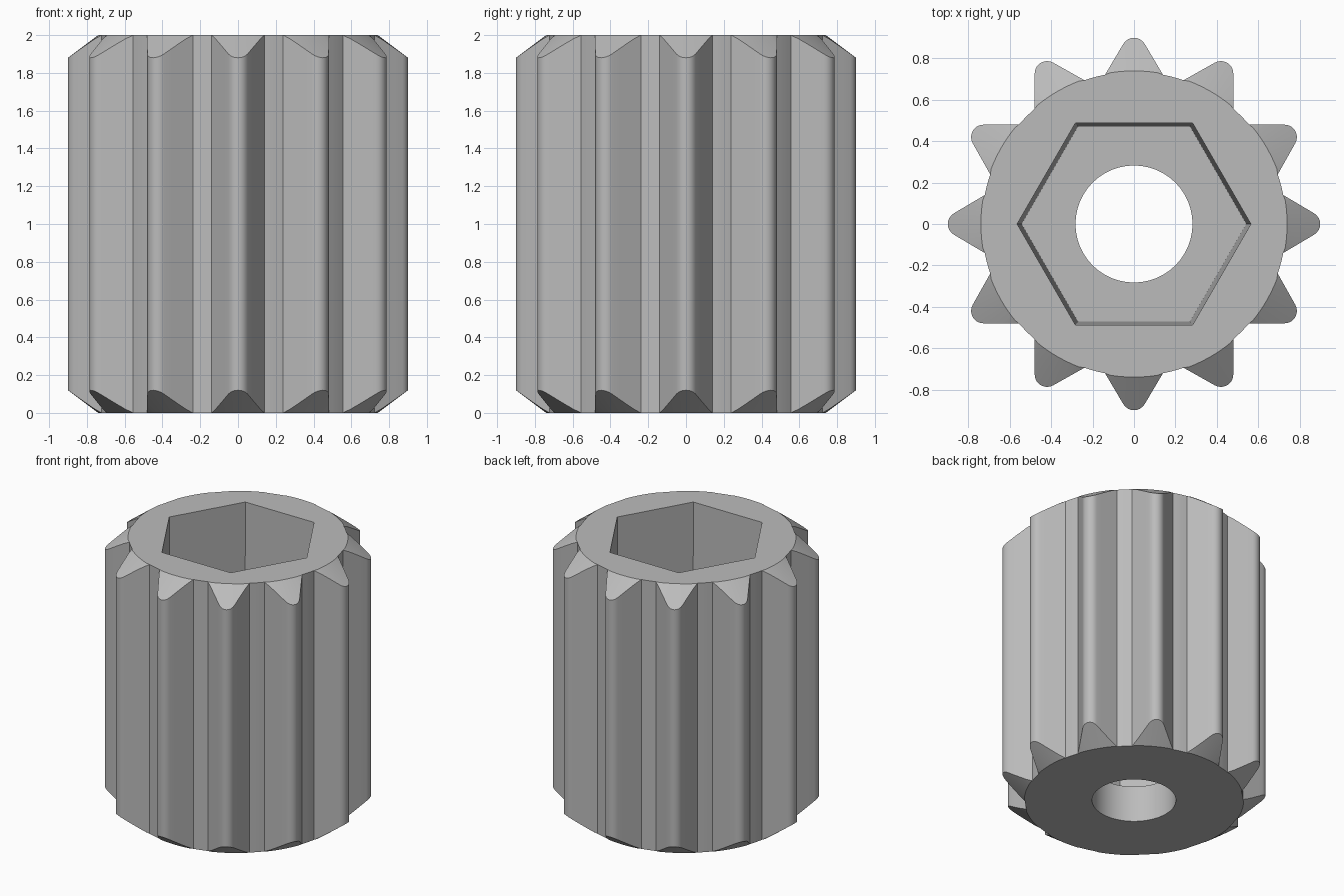
import bpy, bmesh, math
from math import sin, cos, pi, radians, hypot

if "Cube" in bpy.data.objects:
    bpy.data.objects.remove(bpy.data.objects["Cube"])

HEIGHT, TEETH = 2.0, 12
ROOT, CAP, TIP = 0.735, 0.74, 0.90      # radii: valley, end face, tooth tip
CHAMFER = 0.12                          # height of the conical end chamfer
FLANK = radians(31.5)                   # half angle of a tooth
ROUND = 0.06                            # tip rounding
FLOOR = 0.27                            # thickness under the hex socket

steel = bpy.data.materials.new("plain grey")
steel.use_nodes = True
grey = (0.5, 0.5, 0.5, 1)
steel.diffuse_color = grey
steel.node_tree.nodes["Principled BSDF"].inputs["Base Color"].default_value = grey


def add_object(name, bm):
    mesh = bpy.data.meshes.new(name)
    bmesh.ops.recalc_face_normals(bm, faces=bm.faces)
    bm.to_mesh(mesh)
    bm.free()
    mesh.materials.append(steel)
    obj = bpy.data.objects.new(name, mesh)
    bpy.context.collection.objects.link(obj)
    return obj


def tooth_outline():
    """One tooth pointing along +x, plus the valley after it."""
    centre = TIP - ROUND
    base_half = 0.14
    base = (math.sqrt(ROOT**2 - base_half**2), base_half)
    turn = pi / 2 - FLANK
    arc = [(centre + ROUND * cos(a), ROUND * sin(a))
           for a in (turn * (i / 4 - 1) for i in range(9))]
    flank = [tuple(b + (t - b) * k / 4 for b, t in zip(base, arc[-1]))
             for k in range(4)]
    valley_start = math.asin(base_half / ROOT)
    span = 2 * pi / TEETH - 2 * valley_start
    valley = [(ROOT * cos(valley_start + span * k / 3),
               ROOT * sin(valley_start + span * k / 3)) for k in (1, 2)]
    return [(x, -y) for x, y in flank] + arc + flank[::-1] + valley


# Toothed body: vertical walls with a cone trimming both ends of each tooth
outline = []
for n in range(TEETH):
    a = 2 * pi * n / TEETH
    outline += [(x * cos(a) - y * sin(a), x * sin(a) + y * cos(a))
                for x, y in tooth_outline()]

bm = bmesh.new()
rings = [[], [], [], []]
for x, y in outline:
    r = hypot(x, y)
    s = min(1, CAP / r)
    drop = CHAMFER * max(0, r - CAP) / (TIP - CAP)
    levels = ((s, 0), (1, drop), (1, HEIGHT - drop), (s, HEIGHT))
    for ring, (k, z) in zip(rings, levels):
        ring.append(bm.verts.new((x * k, y * k, z)))
count = len(outline)
for low, high in zip(rings, rings[1:]):
    for i in range(count):
        j = (i + 1) % count
        bm.faces.new((low[i], low[j], high[j], high[i]))
bm.faces.new(rings[0][::-1])
bm.faces.new(rings[3])
bmesh.ops.remove_doubles(bm, verts=bm.verts, dist=0.0001)
body = add_object("splined_socket_body", bm)


def cut(name, sides, r_low, r_high, z_low, z_high):
    """Bore a straight or tapered hole through the body."""
    tool = bmesh.new()
    bmesh.ops.create_cone(tool, cap_ends=True, segments=sides,
                          radius1=r_low, radius2=r_high, depth=z_high - z_low)
    for v in tool.verts:                # put a corner on the x axis
        v.co.x, v.co.y = v.co.y, -v.co.x
        v.co.z += (z_low + z_high) / 2
    cutter = add_object(name, tool)
    cutter.hide_render = True
    mod = body.modifiers.new(name, "BOOLEAN")
    mod.operation, mod.solver, mod.object = "DIFFERENCE", "EXACT", cutter
    bpy.context.view_layer.objects.active = body
    bpy.ops.object.modifier_apply(modifier=mod.name)
    bpy.data.objects.remove(cutter)


# Slightly tapered hex socket and round through hole
over = 0.1
taper = 0.022 / (HEIGHT - FLOOR)
cut("hex_socket", 6, 0.543, 0.565 + taper * over, FLOOR, HEIGHT + over)
cut("round_bore", 48, 0.283, 0.283, -over, FLOOR + over)

body.select_set(True)
bpy.context.view_layer.objects.active = body
bpy.ops.object.shade_smooth_by_angle(angle=radians(25))
